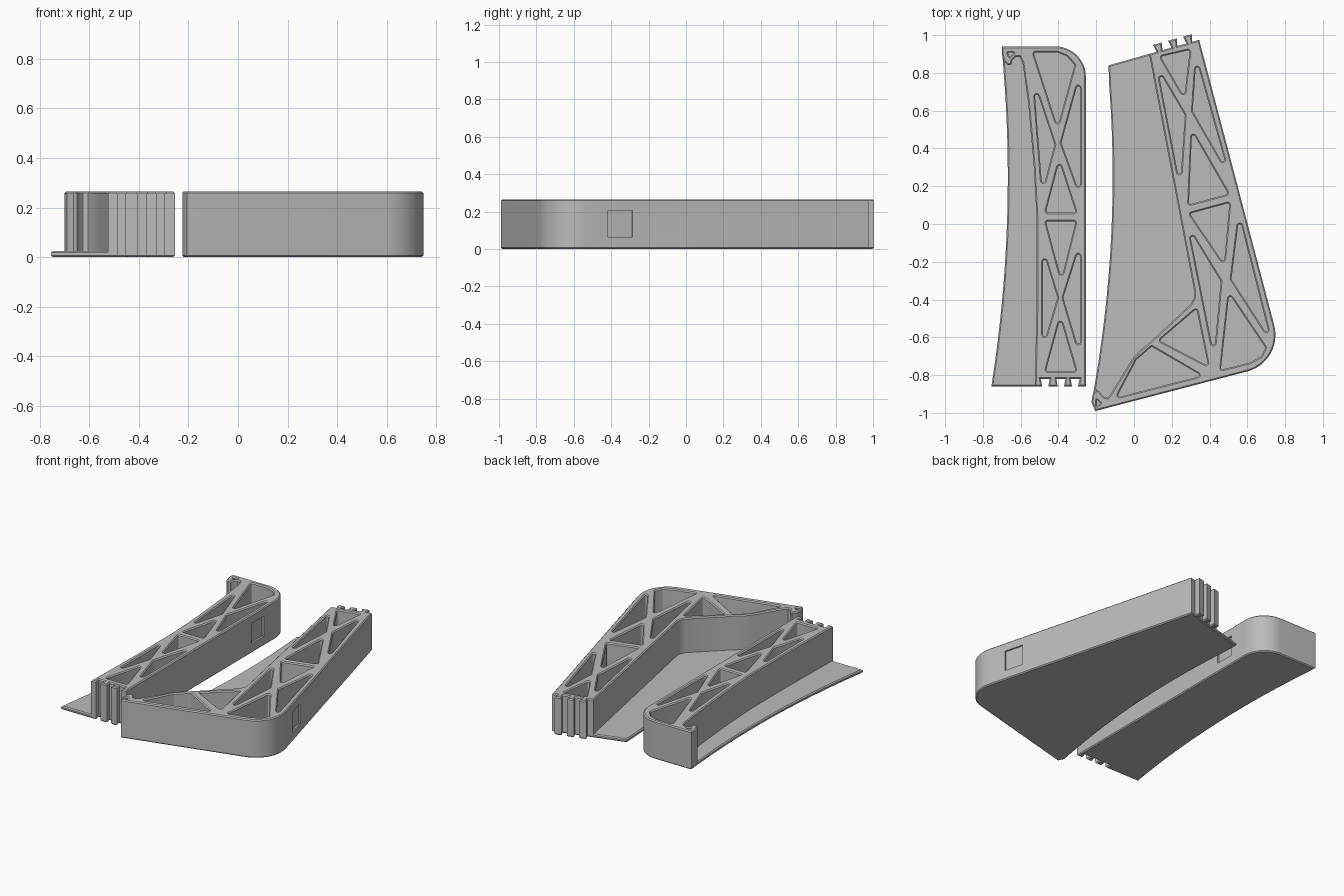
import bpy, bmesh, math
from mathutils import Vector

if "Cube" in bpy.data.objects:
    bpy.data.objects.remove(bpy.data.objects["Cube"], do_unlink=True)

GREY = (0.5, 0.5, 0.5, 1)
grey = bpy.data.materials.new("light_grey")
grey.use_nodes = True
grey.diffuse_color = GREY
grey.node_tree.nodes["Principled BSDF"].inputs["Base Color"].default_value = GREY

HEIGHT, PLATE, CHAMFER = 0.265, 0.025, 0.007


def arc(cx, cy, r, a0, a1, n=12):
    angles = [math.radians(a0 + (a1 - a0) * i / n) for i in range(n + 1)]
    return [(cx + r * math.cos(a), cy + r * math.sin(a)) for a in angles]


def curved_edge(x0, k, y0, y1, n=16):
    """Shallow bowed edge, without its end points."""
    ys = [y0 + (y1 - y0) * i / n for i in range(1, n)]
    return [(x0 - k * (y - 0.25) ** 2, y) for y in ys]


def dovetail(x, y, along, out, depth=0.04):
    """Four points of a dovetail that widens away from the edge."""
    c, t, o = Vector((x, y)), Vector(along), Vector(out)
    return [tuple(c + t * s + o * d) for s, d in
            ((-0.016, 0), (-0.024, depth), (0.024, depth), (0.016, 0))]


def inset(points, d):
    """Move a counter-clockwise outline inwards by d."""
    pts = [Vector(p) for p in points]
    result = []
    for i, p in enumerate(pts):
        a, b = (p - pts[i - 1]).normalized(), (pts[(i + 1) % len(pts)] - p).normalized()
        n, m = Vector((-a.y, a.x)), Vector((-b.y, b.x))
        result.append(p + (n + m) * d / max(1 + n.dot(m), 0.4))
    return result


def rounded(points, r, n=6):
    """Convex polygon grown by r with round corners."""
    pts = [Vector(p) for p in points]
    if sum(pts[i - 1].cross(p) for i, p in enumerate(pts)) < 0:
        pts.reverse()
    result = []
    for i, p in enumerate(pts):
        a, b = p - pts[i - 1], pts[(i + 1) % len(pts)] - p
        start = math.atan2(-a.x, a.y)
        turn = math.atan2(a.cross(b), a.dot(b))
        for k in range(n + 1):
            t = start + turn * k / n
            result.append(p + Vector((math.cos(t), math.sin(t))) * r)
    return result


def prism(name, outline, z0, z1, pockets=()):
    """Chamfered upright slab with round-cornered through pockets."""
    bm = bmesh.new()
    levels = ((CHAMFER, z0), (0, z0 + CHAMFER), (0, z1 - CHAMFER), (CHAMFER, z1))
    stacks = [[(inset(outline, d), z) for d, z in levels]]
    stacks += [[(rounded(p, r + d), z) for d, z in levels] for r, p in pockets]
    caps = ([], [])
    for stack in stacks:
        rings = [[bm.verts.new((p[0], p[1], z)) for p in ring] for ring, z in stack]
        n = len(rings[0])
        for low, high in zip(rings, rings[1:]):
            for i in range(n):
                j = (i + 1) % n
                bm.faces.new((low[i], low[j], high[j], high[i]))
        for edges, ring in zip(caps, (rings[0], rings[-1])):
            edges += [bm.edges.get((ring[i - 1], ring[i])) for i in range(n)]
    for edges in caps:
        bmesh.ops.triangle_fill(bm, edges=edges, use_beauty=True, normal=(0, 0, 1))
    bmesh.ops.recalc_face_normals(bm, faces=bm.faces)
    mesh = bpy.data.meshes.new(name)
    bm.to_mesh(mesh)
    bm.free()
    mesh.materials.append(grey)
    ob = bpy.data.objects.new(name, mesh)
    bpy.context.collection.objects.link(ob)
    return ob


def activate(ob):
    bpy.ops.object.select_all(action="DESELECT")
    ob.select_set(True)
    bpy.context.view_layer.objects.active = ob


def cut_recess(ob, x, y, angle):
    """Shallow square recess in an outer wall."""
    bpy.ops.mesh.primitive_cube_add(size=1, location=(x, y, 0.135),
                                    rotation=(0, 0, math.radians(angle)))
    cutter = bpy.context.object
    cutter.name = "recess_cutter"
    cutter.scale = (0.026, 0.135, 0.14)
    cutter.hide_render = True
    cutter.data.materials.append(grey)
    activate(ob)
    mod = ob.modifiers.new("recess", "BOOLEAN")
    mod.operation, mod.solver, mod.object = "DIFFERENCE", "EXACT", cutter
    bpy.ops.object.modifier_apply(modifier=mod.name)
    bpy.data.objects.remove(cutter, do_unlink=True)


def truss(triangles, hook):
    return [(0.009, t) for t in triangles] + [(0.002, hook)]


# Straight half: dovetail slots at the front, one round back corner
outer = []
for x in (-0.47, -0.387, -0.312):
    outer += dovetail(x, -0.86, (1, 0), (0, 1))
outer += [(-0.255, -0.86)] + arc(-0.415, 0.78, 0.16, 0, 90) + [(-0.70, 0.94)]
inner = [(-0.70, 0.90), (-0.69, 0.86), (-0.665, 0.84), (-0.65, 0.845), (-0.645, 0.865),
         (-0.625, 0.885), (-0.605, 0.885), (-0.59, 0.855), (-0.56, 0.64), (-0.53, 0.3),
         (-0.515, 0.02), (-0.515, -0.4)]
pockets = truss([
    [(-.52, .90), (-.41, .90), (-.36, .88), (-.325, .84), (-.405, .545)],
    [(-.515, .675), (-.43, .42), (-.48, .23)],
    [(-.295, .72), (-.375, .43), (-.295, .21)],
    [(-.395, .30), (-.455, .07), (-.32, .07)],
    [(-.455, .005), (-.32, .005), (-.385, -.255)],
    [(-.473, -.20), (-.415, -.39), (-.473, -.585)],
    [(-.295, -.17), (-.365, -.39), (-.295, -.625)],
    [(-.39, -.53), (-.455, -.77), (-.32, -.77)],
], [(-.665, .905), (-.64, .905), (-.658, .888)])
straight_body = prism("straight_body", [(-0.525, -0.86)] + outer + inner,
                      0.008, HEIGHT, pockets)
cut_recess(straight_body, -0.255, 0.58, 0)
straight_plate = prism("straight_plate", [(-0.755, -0.86)] + outer
                       + curved_edge(-0.668, 0.0706, 0.94, -0.86), 0, PLATE)

# Angled half: wide front foot, round corner, dovetail tabs at the back
outer = [(-0.205, -0.99)] + arc(0.549, -0.587, 0.2, -75.3, 14.7) + [(0.345, 0.975)]
for x in (0.293, 0.214, 0.135):
    outer += dovetail(x, 0.84 + 0.281 * (x + 0.135), (-0.963, -0.27), (-0.27, 0.963))
inner = [(0.08, 0.90), (0.32, -0.36), (0.318, -0.39), (0.30, -0.425), (0.08, -0.63),
         (0.03, -0.67), (-0.01, -0.715), (-0.12, -0.895), (-0.14, -0.92), (-0.16, -0.915),
         (-0.18, -0.89), (-0.20, -0.875), (-0.22, -0.905), (-0.225, -0.945)]
pockets = truss([
    [(.155, .88), (.285, .91), (.26, .70)],
    [(.145, .77), (.26, .575), (.24, .275)],
    [(.335, .82), (.32, .60), (.47, .34)],
    [(.315, .46), (.30, .115), (.485, .165)],
    [(.31, .05), (.495, .10), (.47, -.185)],
    [(.31, -.075), (.45, -.305), (.42, -.63)],
    [(.56, -.01), (.525, -.29), (.70, -.56)],
    [(.51, -.395), (.47, -.76), (.61, -.725), (.665, -.695), (.685, -.655)],
    [(.325, -.465), (.38, -.735), (.15, -.615)],
    [(.095, -.66), (.335, -.80), (-.075, -.905), (.02, -.725)],
], [(-.195, -.935), (-.18, -.95), (-.195, -.96)])
angled_body = prism("angled_body", outer + inner, 0.008, HEIGHT, pockets)
cut_recess(angled_body, 0.696, -0.35, 14.8)
angled_plate = prism("angled_plate", outer + [(-0.135, 0.84)]
                     + curved_edge(-0.113, 0.0784, 0.84, -0.945)
                     + [(-0.225, -0.945)], 0, PLATE)

# Smooth the curved walls, keep the edges crisp
for ob in (straight_body, straight_plate, angled_body, angled_plate):
    activate(ob)
    bpy.ops.object.shade_smooth_by_angle(angle=math.radians(35))
